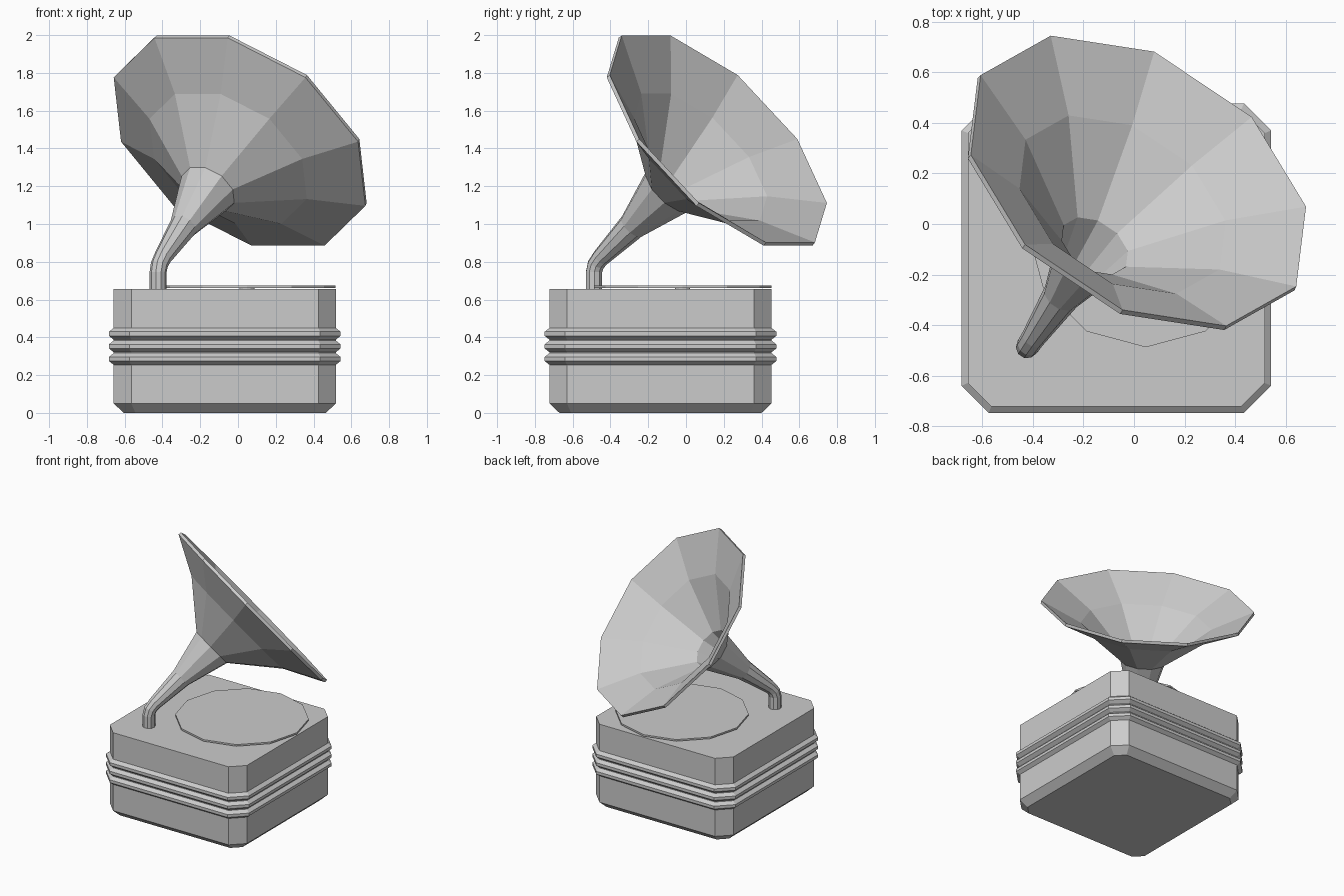
import bpy, math
from mathutils import Vector

if "Cube" in bpy.data.objects:
    bpy.data.objects.remove(bpy.data.objects["Cube"])


def loft(name, rings, cap_start=True, cap_end=True):
    """Skin a list of equal-length point rings."""
    n = len(rings[0])
    verts = [p for ring in rings for p in ring]
    faces = []
    for i in range(len(rings) - 1):
        for j in range(n):
            k = (j + 1) % n
            faces.append((i * n + j, i * n + k, (i + 1) * n + k, (i + 1) * n + j))
    if cap_start:
        faces.append(tuple(reversed(range(n))))
    if cap_end:
        faces.append(tuple(range(len(verts) - n, len(verts))))
    mesh = bpy.data.meshes.new(name)
    mesh.from_pydata(verts, [], faces)
    mesh.update()
    obj = bpy.data.objects.new(name, mesh)
    bpy.context.collection.objects.link(obj)
    return obj


BX, BY, HALF, CUT = -0.07, -0.135, 0.588, 0.093


def box_ring(h, z):
    """Square of half width h with cut corners, offset parallel to the body."""
    a = h - (CUT + 0.586 * (h - HALF))
    pts = [(h, -a), (h, a), (a, h), (-a, h), (-h, a), (-h, -a), (-a, -h), (a, -h)]
    return [(BX + x, BY + y, z) for x, y in pts]


# Cabinet: chamfered foot and straight walls
loft("cabinet", [box_ring(0.535, 0), box_ring(HALF, 0.05), box_ring(HALF, 0.655)])

# Three ridged bands wrapped around the cabinet
for i in range(3):
    z, s = 0.252 + i * 0.0667, 0.0222
    loft(f"band_{i + 1}", [box_ring(HALF - 0.003, z), box_ring(0.613, z + s),
                           box_ring(0.613, z + 2 * s), box_ring(HALF - 0.003, z + 3 * s)])


# Turntable disc and the short spindle carrying it
def disc(name, r, z0, z1):
    bpy.ops.mesh.primitive_cylinder_add(vertices=12, radius=r, depth=z1 - z0,
                                        location=(0.047, -0.018, (z0 + z1) / 2))
    bpy.context.object.name = name


disc("turntable", 0.47, 0.662, 0.675)
disc("spindle", 0.04, 0.64, 0.665)

# Horn: ten-sided rings swept in a vertical plane
AZ, TILT = math.radians(56.2), math.radians(40)
FWD = Vector((math.cos(AZ), math.sin(AZ), 0))
SIDE = Vector((math.sin(AZ), -math.cos(AZ), 0))
UP = Vector((0, 0, 1))
FOOT = Vector((-0.423, -0.487, 0))


def horn_ring(h, z, elev, r):
    n = FWD * math.cos(elev) + UP * math.sin(elev)
    v = SIDE.cross(n)
    c = FOOT + FWD * h + UP * z
    return [c + (SIDE * math.cos(a) - v * math.sin(a)) * r
            for a in (math.tau * k / 10 for k in range(10))]


def on_axis(s, r):
    """Ring at distance s from the mouth centre along the straight axis."""
    return horn_ring(0.792 + s * math.cos(TILT), 1.45 + s * math.sin(TILT), TILT, r)


neck = [horn_ring(0, 0.645, math.pi / 2, 0.045),
        horn_ring(0, 0.745, math.pi / 2, 0.045),
        horn_ring(0.012, 0.785, math.radians(65), 0.046),
        on_axis(-0.98, 0.048)]
outside = [on_axis(-0.72, 0.075), on_axis(-0.415, 0.158),
           on_axis(-0.164, 0.472), on_axis(-0.022, 0.755)]
inside = [on_axis(0, 0.752), on_axis(-0.148, 0.462),
          on_axis(-0.405, 0.148), on_axis(-0.72, 0.062)]
horn = loft("horn", neck + outside + inside)

# Consistent outward normals
import bmesh
for obj in bpy.context.collection.objects:
    bm = bmesh.new()
    bm.from_mesh(obj.data)
    bmesh.ops.recalc_face_normals(bm, faces=bm.faces)
    bm.to_mesh(obj.data)
    bm.free()
